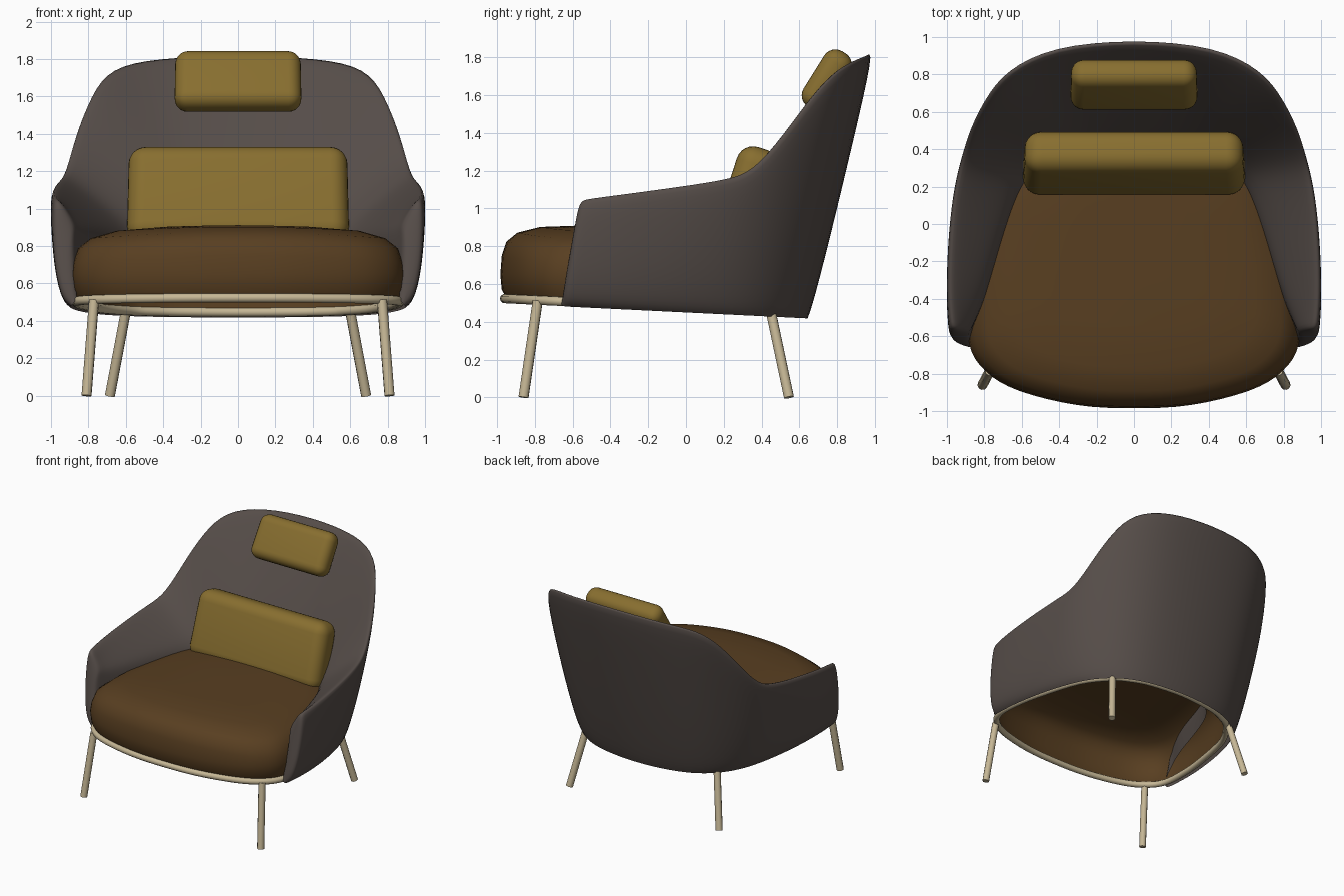
import bpy, bmesh, math
from mathutils import Vector

if "Cube" in bpy.data.objects:
    bpy.data.objects.remove(bpy.data.objects["Cube"])


def mat(name, col):
    m = bpy.data.materials.new(name)
    m.diffuse_color = (*col, 1)
    m.use_nodes = True
    m.node_tree.nodes["Principled BSDF"].inputs["Base Color"].default_value = m.diffuse_color
    return m


SHELL = mat("grey brown upholstery", (0.092, 0.074, 0.066))
SEAT = mat("brown fabric", (0.098, 0.049, 0.015))
PILLOW = mat("mustard fabric", (0.245, 0.157, 0.029))
FRAME = mat("beige metal", (0.560, 0.470, 0.300))


def finish(bm, name, material, angle=50):
    bmesh.ops.recalc_face_normals(bm, faces=bm.faces)
    me = bpy.data.meshes.new(name)
    bm.to_mesh(me)
    bm.free()
    ob = bpy.data.objects.new(name, me)
    bpy.context.collection.objects.link(ob)
    me.materials.append(material)
    bpy.ops.object.select_all(action='DESELECT')
    ob.select_set(True)
    bpy.context.view_layer.objects.active = ob
    bpy.ops.object.shade_smooth_by_angle(angle=math.radians(angle))
    return ob


def tube(name, points, radius, cyclic=False):
    cu = bpy.data.curves.new(name, 'CURVE')
    cu.dimensions = '3D'
    cu.bevel_depth = radius
    cu.bevel_resolution = 3
    cu.use_fill_caps = True
    sp = cu.splines.new('POLY')
    sp.points.add(len(points) - 1)
    for p, co in zip(sp.points, points):
        p.co = (*co, 1)
    sp.use_cyclic_u = cyclic
    sp.use_smooth = True
    cu.materials.append(FRAME)
    ob = bpy.data.objects.new(name, cu)
    bpy.context.collection.objects.link(ob)


def ring_z(y):
    return 0.522 - 0.049 * (y + 0.95)


# Base outline, front centre round to back centre, mirrored and smoothed
half = [(0, -.96), (.3, -.943), (.6, -.87), (.77, -.77), (.855, -.63), (.86, -.4),
        (.825, -.15), (.735, .21), (.59, .43), (.47, .515), (.31, .575), (0, .61)]
ctrl = [Vector(p) for p in half + [(-x, y) for x, y in half[-2:0:-1]]]
outline = []
for i in range(len(ctrl)):
    a, b, c, d = (ctrl[(i + k) % len(ctrl)] for k in (-1, 0, 1, 2))
    for k in range(4):
        t = k / 4
        outline.append(.5 * (2 * b + (c - a) * t + (2 * a - 5 * b + 4 * c - d) * t * t
                             + (3 * b - a - 3 * c + d) * t ** 3))

# Frame ring and splayed legs
tube("base_ring", [(p.x, p.y, ring_z(p.y)) for p in outline], 0.025, True)
for side, s in (("right", 1), ("left", -1)):
    tube("front_leg_" + side, [(s * .77, -.785, .51), (s * .81, -.86, 0)], 0.027)
    tube("rear_leg_" + side, [(s * .60, .45, .45), (s * .685, .545, 0)], 0.027)

# Seat cushion: hollow dome rising from the ring
bm = bmesh.new()
rings = []
for s, z in ((.985, None), (1.02, .57), (1.03, .65), (1.02, .75), (.987, .825), (.91, .872),
             (.75, .902), (.45, .91)):
    row = []
    for p in outline:
        x, y = p.x * s, -.2 + (p.y + .2) * s
        zz = ring_z(y) if z is None else z - (.05 * x * x if z > .7 else 0)
        row.append(bm.verts.new((x, y, zz)))
    rings.append(row)
n = len(outline)
for lo, hi in zip(rings, rings[1:]):
    for i in range(n):
        bm.faces.new((lo[i], lo[(i + 1) % n], hi[(i + 1) % n], hi[i]))
tip = bm.verts.new((0, -.2, .911))
for i in range(n):
    bm.faces.new((rings[-1][i], rings[-1][(i + 1) % n], tip))
finish(bm, "seat_cushion", SEAT)

# Padded shell: bottom xy, top xyz, inner xy at seat height, arm front to back centre
stations = [
    ((.89, -.668), (.985, -.565, 1.05), (.89, -.60)),
    ((.895, -.62), (.997, -.52, 1.06), (.87, -.56)),
    ((.90, -.42), (1.01, -.33, 1.085), (.79, -.40)),
    ((.87, -.15), (.998, 0, 1.13), (.70, -.10)),
    ((.82, .08), (.97, .22, 1.165), (.61, .15)),
    ((.77, .24), (.935, .36, 1.205), (.54, .26)),
    ((.71, .36), (.885, .535, 1.41), (.46, .31)),
    ((.62, .47), (.805, .69, 1.625), (.38, .34)),
    ((.50, .555), (.70, .835, 1.775), (.29, .35)),
    ((.32, .62), (.45, .97, 1.825), (.18, .36)),
    ((0, .655), (0, 1.01, 1.845), (0, .36))]
bm = bmesh.new()
cols = []
last = len(stations) - 1
for i, (b, t, inn) in enumerate(stations):
    B = Vector((*b, ring_z(b[1]) - .026))
    T = Vector(t)
    I = Vector((*inn, .85))
    out = Vector((b[0], max(b[1], 0), 0)).normalized()
    bulge = .045 * (1 - i / last) + .012
    pts = [B.lerp(T, k) + out * bulge * f
           for k, f in ((0, 0), (.05, .75), (.3, 1), (.65, .65), (1, 0))]
    lip = T - out * .04 - Vector((0, 0, .01))
    pts.append(lip)
    for k, f in ((.33, .02), (.7, .03), (1, 0)):
        pts.append(lip.lerp(I, k) - out * f)
    pts.append(Vector((.855, -.65, .52)) if i == 0 else Vector((I.x, I.y, .64)))
    cols.append([bm.verts.new(p) for p in pts])
for a, b in zip(cols, cols[1:]):
    for j in range(9):
        bm.faces.new((a[j], b[j], b[j + 1], a[j + 1]))
for j in range(4):  # arm front end
    bm.faces.new((cols[0][j], cols[0][j + 1], cols[0][8 - j], cols[0][9 - j]))
shell = finish(bm, "shell", SHELL, 180)
mir = shell.modifiers.new("mirror", 'MIRROR')
mir.use_clip = True
sub = shell.modifiers.new("smooth", 'SUBSURF')
sub.levels = sub.render_levels = 2


# Pillows: rounded blocks leaning on the backrest
def pillow(name, loc, size, tilt, radius, taper):
    bm = bmesh.new()
    bmesh.ops.create_cube(bm, size=1)
    for v in bm.verts:
        v.co = Vector((v.co.x * size[0] * (taper if v.co.z > 0 else 1),
                       v.co.y * size[1], v.co.z * size[2]))
    bmesh.ops.bevel(bm, geom=bm.edges[:], offset=radius, segments=6, profile=.5,
                    affect='EDGES')
    ob = finish(bm, name, PILLOW)
    ob.location = loc
    ob.rotation_euler.x = -math.radians(tilt)


pillow("lumbar_pillow", (0, .325, 1.065), (1.19, .23, .53), 18, .09, .98)
pillow("head_pillow", (0, .745, 1.68), (.68, .16, .345), 32, .07, .985)
